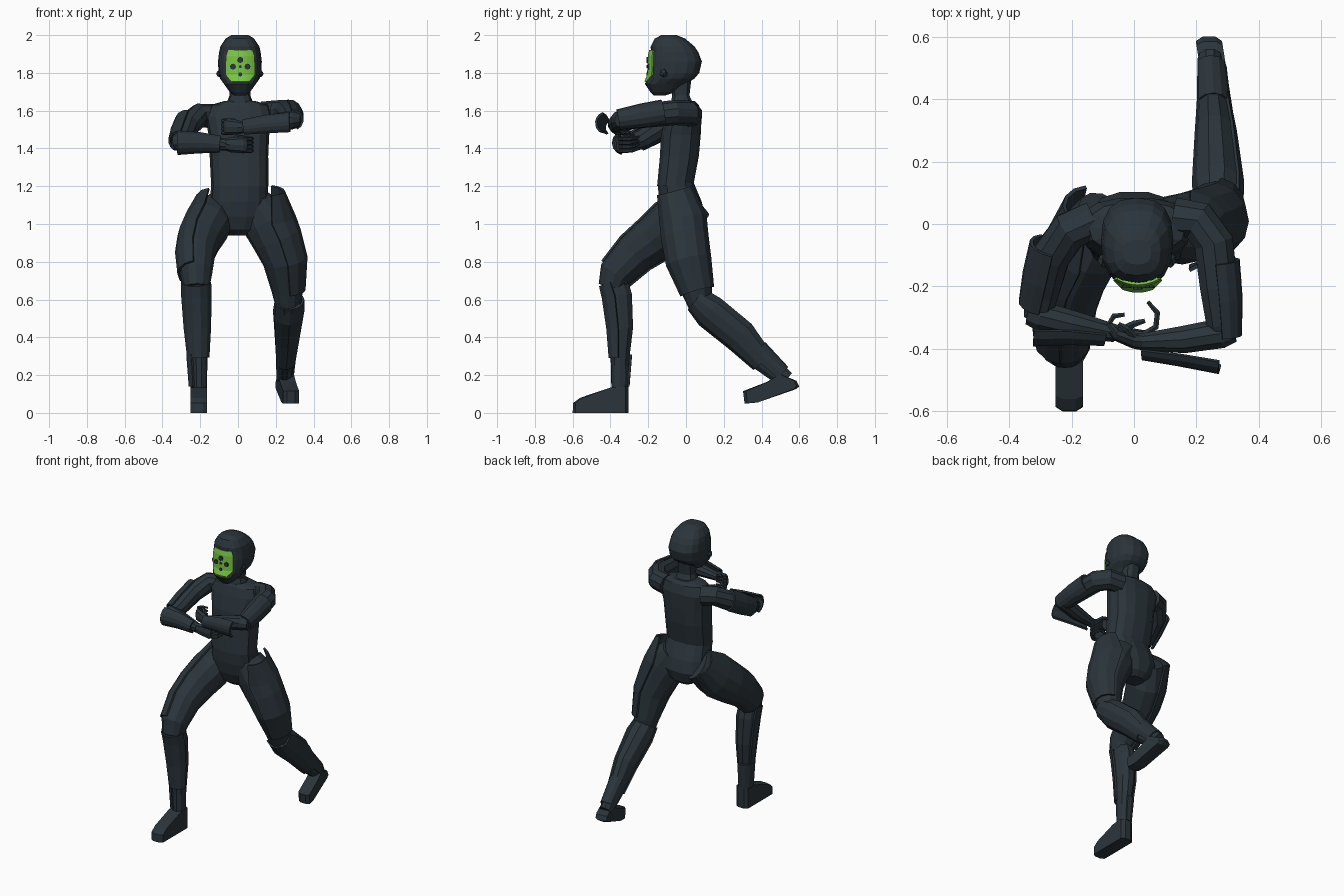
import bpy, bmesh, math
from mathutils import Vector


def material(name, rgb):
    m = bpy.data.materials.new(name)
    m.diffuse_color = (*rgb, 1)
    return m


DARK = material("dark slate", (0.024, 0.035, 0.044))
GREEN = material("visor green", (0.19, 0.56, 0.06))
X, Z = Vector((1, 0, 0)), Vector((0, 0, 1))


def finish(name, bm, mat=DARK):
    bmesh.ops.recalc_face_normals(bm, faces=bm.faces[:])
    me = bpy.data.meshes.new(name)
    bm.to_mesh(me)
    bm.free()
    me.materials.append(mat)
    ob = bpy.data.objects.new(name, me)
    bpy.context.collection.objects.link(ob)
    return ob


def skin(name, rings, closed=True, mat=DARK):
    """Bridge rings of points into a surface; closed rings get end caps."""
    bm = bmesh.new()
    vr = [[bm.verts.new(p) for p in r] for r in rings]
    n = len(vr[0])
    for a, b in zip(vr, vr[1:]):
        for i in range(n if closed else n - 1):
            j = (i + 1) % n
            bm.faces.new((a[i], a[j], b[j], b[i]))
    if closed:
        bm.faces.new(vr[0])
        bm.faces.new(vr[-1])
    return finish(name, bm, mat)


def frames(pts, ref):
    """Yield centre, two cross axes and radii along a path."""
    P = [Vector(p[:3]) for p in pts]
    for i, p in enumerate(pts):
        t = (P[min(i + 1, len(P) - 1)] - P[max(i - 1, 0)]).normalized()
        u = (ref - t * ref.dot(t)).normalized()
        yield P[i], u, t.cross(u), p[3], p[4] if len(p) > 4 else p[3]


def limb(name, pts, ref=X, n=10):
    rings = []
    for c, u, v, a, b in frames(pts, ref):
        rings.append([c + u * a * math.cos(2 * math.pi * k / n)
                      + v * b * math.sin(2 * math.pi * k / n) for k in range(n)])
    return skin(name, rings)


def shell(name, pts, out, span, off=0.014, ref=X, n=6):
    """Armour plate wrapped around the side of a limb that faces 'out'."""
    out, rings = Vector(out), []
    for c, u, v, a, b in frames(pts, ref):
        mid = math.atan2(out.dot(v), out.dot(u))
        angs = [mid + math.radians(span) * (2 * k / n - 1) for k in range(n + 1)]
        rings.append([c + u * (a + off) * math.cos(g) + v * (b + off) * math.sin(g)
                      for g in angs])
    ob = skin(name, rings, closed=False)
    ob.modifiers.new("thickness", 'SOLIDIFY').thickness = 0.012
    return ob


def stack(name, rows, n=14, power=0.8):
    """Horizontal rounded rings: z, centre x, front y, back y, half width."""
    rings = []
    for z, cx, yf, yb, hx in rows:
        r = []
        for k in range(n):
            c, s = (f(2 * math.pi * k / n) for f in (math.cos, math.sin))
            r.append((cx + hx * math.copysign(abs(c) ** power, c),
                      (yf + yb) / 2 + (yb - yf) / 2 * math.copysign(abs(s) ** power, s), z))
        rings.append(r)
    return skin(name, rings)


def foot(name, profile, cx, hw):
    """Side profile (y, z) swept across x, slimmer at both edges; cx(y) is the centre line."""
    ym = sum(p[0] for p in profile) / len(profile)
    return skin(name, [[(cx(y) + s * hw, ym + (y - ym) * k, z) for y, z in profile]
                       for s, k in ((-1, .9), (-.5, 1), (.5, 1), (1, .9))])


# Head, neck and torso
stack("helmet", [(2.0, .01, -.13, -.05, .045), (1.982, .01, -.165, -.005, .075),
                 (1.94, .01, -.187, .045, .103), (1.91, .01, -.186, .065, .11),
                 (1.86, .01, -.195, .084, .116), (1.80, .01, -.197, .07, .113),
                 (1.77, .01, -.2, .045, .105), (1.742, .01, -.218, .0, .085),
                 (1.70, .01, -.19, -.05, .055), (1.68, .01, -.17, -.11, .03)], 16, .78)
stack("neck", [(1.76, .01, -.09, .03, .055), (1.68, .01, -.075, .02, .055),
               (1.63, .01, -.085, .045, .075), (1.58, .01, -.09, .06, .1)], n=10)
stack("torso", [(1.65, .01, -.075, .05, .085), (1.63, .01, -.09, .07, .155),
                (1.57, .005, -.11, .085, .18), (1.47, .005, -.135, .08, .16),
                (1.36, .005, -.14, .07, .155), (1.2, .01, -.155, .04, .152)])
stack("pelvis", [(1.22, .01, -.152, .042, .15), (1.12, .005, -.145, .085, .155),
                 (1.04, .0, -.13, .105, .15), (.97, .0, -.1, .085, .105),
                 (.94, .0, -.06, .05, .06)])
for s in (-1, 1):
    limb("ear_guard", [(.01 + s * .10, -.12, 1.80, .024), (.01 + s * .117, -.11, 1.79, .014)],
         ref=Z, n=6)

# Green visor with dark round markings
rows = [(1.92, -.195, .066), (1.89, -.202, .076), (1.79, -.206, .078), (1.755, -.22, .05)]
visor = skin("visor", [[(.012 + w * k / 4, y + 4 * (w * k / 4) ** 2, z)
                        for k in range(-4, 5)] for z, y, w in rows], closed=False, mat=GREEN)
visor.modifiers.new("thickness", 'SOLIDIFY').thickness = 0.008
for dx, z, r in ((0, 1.868, .016), (-.038, 1.833, .016), (.038, 1.833, .016),
                 (0, 1.792, .011), (0, 1.833, .008)):
    y = -.206 + 4 * dx * dx
    limb("visor_spot", [(.012 + dx, y - .004, z, r), (.012 + dx, y + .004, z, r)], n=8)

# Front leg (right side of the body)
thigh = [(-.10, .03, 1.09, .085, .10), (-.155, -.07, 1.0, .12, .135),
         (-.198, -.17, .92, .112, .122), (-.22, -.27, .845, .1, .108),
         (-.222, -.375, .735, .085, .09), (-.22, -.395, .665, .07, .07)]
limb("front_thigh", thigh, n=12)
shell("front_thigh_plate", [(-.14, .055, 1.12, .075, .085)] + thigh[1:5], (-1, 0, 0), 80)
shin = [(-.22, -.38, .71, .06, .07), (-.22, -.36, .62, .07, .078),
        (-.215, -.345, .45, .062, .068), (-.207, -.35, .25, .045, .048),
        (-.205, -.352, .08, .038, .044)]
limb("front_shin", shin)
shell("front_shin_plate", [(-.222, -.385, .695, .07, .07)] + shin[1:3]
      + [(-.21, -.348, .29, .048, .052)], (-.3, -1, 0), 95, .012)
shell("front_ankle_guard", [(-.21, -.348, .31, .05, .05), (-.207, -.352, .14, .04, .04)],
      (-1, .5, 0), 80)
foot("front_foot", [(-.305, 0), (-.305, .14), (-.39, .135), (-.56, .08), (-.598, .052),
                    (-.6, 0)], lambda y: -.207, .044)

# Back leg (left side of the body)
thigh = [(.09, -.02, 1.12, .085, .1), (.155, -.015, 1.02, .14, .115),
         (.20, -.005, .92, .128, .114), (.245, .015, .80, .112, .11),
         (.262, .06, .64, .082, .08), (.265, .075, .56, .065, .06)]
limb("back_thigh", thigh, n=12)
shell("back_thigh_plate", [(.165, -.06, 1.18, .07, .085)] + thigh[1:5], (1, 0, 0), 80)
shin = [(.265, .055, .60, .07, .075), (.265, .13, .54, .08, .09),
        (.258, .29, .41, .064, .088), (.25, .41, .275, .048, .064), (.243, .53, .175, .04, .05)]
limb("back_shin", shin)
shell("back_shin_plate", [(.268, .05, .60, .075, .06)] + shin[1:4], (.6, -.6, -.6), 90, .008)
shell("back_ankle_guard", [(.252, .37, .32, .05, .064), (.245, .5, .2, .042, .05)],
      (.5, .6, .6), 80, .01)
foot("back_foot", [(.6, .14), (.585, .17), (.5, .205), (.43, .165), (.302, .115),
                   (.31, .05), (.37, .055), (.58, .125)], lambda y: .24 + (.6 - y) * .14, .042)

# Arm on the right side: upper arm dropped, forearm across the chest
upper = [(-.13, .01, 1.57, .065), (-.205, -.02, 1.575, .064), (-.265, -.1, 1.525, .064),
         (-.295, -.22, 1.455, .056), (-.31, -.30, 1.425, .045)]
limb("right_upper_arm", upper, Z)
shell("right_upper_arm_plate", [(-.262, -.07, 1.54, .062), (-.285, -.17, 1.485, .062),
                                (-.305, -.26, 1.435, .054)], (-1, 0, .3), 75, .012, Z)
limb("right_forearm", [(-.335, -.285, 1.43, .04), (-.30, -.295, 1.435, .05),
                       (-.2, -.32, 1.43, .046), (-.06, -.35, 1.42, .03)], Z)
shell("right_forearm_plate", [(-.32, -.325, 1.43, .055), (-.2, -.33, 1.43, .046),
                              (-.09, -.345, 1.422, .034)], (0, -1, 0), 75, .012, Z)

# Arm on the left side: upper arm raised forward, forearm across the chest
limb("left_upper_arm", [(.13, .02, 1.58, .068), (.205, .01, 1.588, .067),
                        (.255, -.06, 1.59, .067), (.272, -.2, 1.575, .064),
                        (.285, -.32, 1.555, .056), (.29, -.37, 1.55, .035)], Z)
shell("left_upper_arm_plate", [(.27, -.12, 1.59, .06), (.282, -.24, 1.57, .057),
                               (.29, -.36, 1.55, .047)], (1, 0, .3), 80, .01, Z)
limb("left_forearm", [(.32, -.34, 1.55, .04), (.28, -.35, 1.55, .05),
                      (.16, -.37, 1.53, .046), (.02, -.378, 1.51, .028)], Z)
shell("left_forearm_plate", [(.28, -.42, 1.535, .05), (.15, -.4, 1.525, .045),
                             (.03, -.39, 1.51, .035)], (0, -1, .15), 60, .012, Z)

# Hands with curled fingers
limb("right_palm", [(-.075, -.347, 1.42, .028), (-.04, -.352, 1.42, .04, .024),
                    (.03, -.36, 1.418, .044, .02), (.045, -.355, 1.418, .036, .015)], Z, 8)
limb("left_palm", [(.035, -.378, 1.51, .028), (.0, -.375, 1.512, .038, .024),
                   (-.055, -.355, 1.515, .044, .02), (-.07, -.34, 1.515, .036, .015)], Z, 8)
for k in range(4):
    dz = (k - 1.5) * .021
    limb("right_finger", [(.03, -.355, 1.418 + dz, .012), (.07, -.33, 1.418 + dz, .011),
                          (.075, -.285, 1.42 + dz, .010), (.045, -.25, 1.43 + dz, .007)], Z, 6)
    limb("left_finger", [(-.055, -.35, 1.515 + dz, .012), (-.08, -.32, 1.515 + dz, .011),
                         (-.065, -.295, 1.515 + dz, .010), (-.03, -.29, 1.515 + dz, .007)], Z, 6)
limb("right_thumb", [(-.04, -.34, 1.44, .014), (.0, -.32, 1.462, .012),
                     (.035, -.31, 1.46, .008)], Z, 6)
limb("left_thumb", [(0, -.36, 1.53, .014), (-.025, -.335, 1.55, .012),
                    (-.05, -.32, 1.55, .008)], Z, 6)
